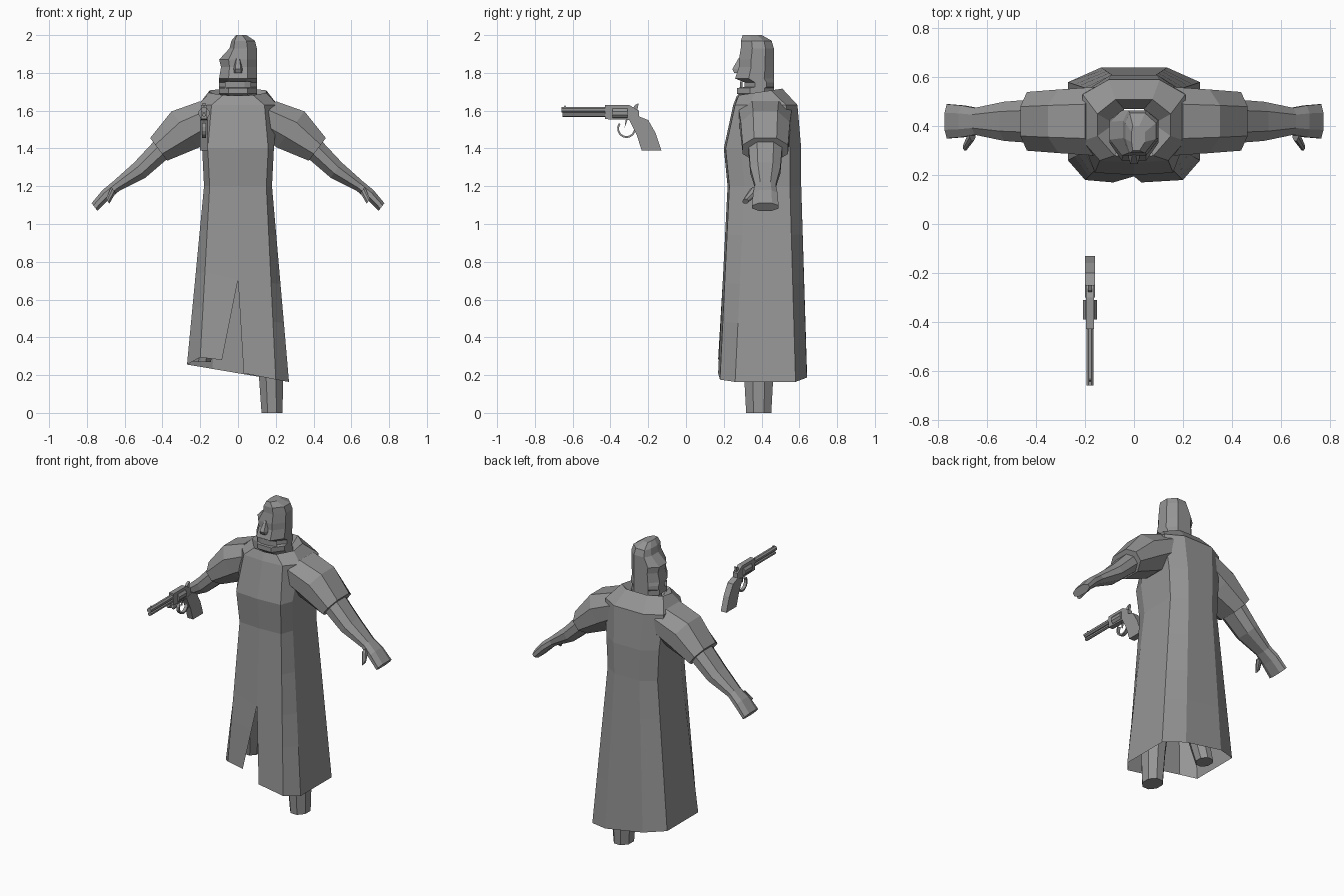
import bpy, bmesh
from math import sin, cos, pi
from mathutils import Vector

if "Cube" in bpy.data.objects:
    bpy.data.objects.remove(bpy.data.objects["Cube"])

plain_grey = bpy.data.materials.new("plain grey")
plain_grey.use_nodes = True
colour = (0.3, 0.3, 0.3, 1)
plain_grey.diffuse_color = colour
plain_grey.node_tree.nodes["Principled BSDF"].inputs["Base Color"].default_value = colour


def loft(name, rings, closed=True, location=(0, 0, 0)):
    """Skin a row of matching rings; closed lofts get end caps."""
    bm = bmesh.new()
    rows = [[bm.verts.new(point) for point in ring] for ring in rings]
    count = len(rows[0])
    for lower, upper in zip(rows, rows[1:]):
        for i in range(count if closed else count - 1):
            j = (i + 1) % count
            bm.faces.new((lower[i], lower[j], upper[j], upper[i]))
    if closed:
        bm.faces.new(rows[0])
        bm.faces.new(rows[-1])
    bmesh.ops.remove_doubles(bm, verts=bm.verts, dist=0.0005)
    bmesh.ops.recalc_face_normals(bm, faces=bm.faces)
    mesh = bpy.data.meshes.new(name)
    bm.to_mesh(mesh)
    bm.free()
    mesh.materials.append(plain_grey)
    obj = bpy.data.objects.new(name, mesh)
    obj.location = location
    bpy.context.collection.objects.link(obj)


# Long coat: an open strip running from the front opening round the back
def coat_ring(z, front, side, near, far, tilt=0):
    right = [(0, near), (front, near + 0.01), (side, near + 0.09),
             (side, far - 0.06), (side / 2, far)]
    left = [(-x, y) for x, y in reversed(right)]
    return [Vector((x, y, z + tilt * (y - 0.4))) for x, y in right + left]


collar_inside = coat_ring(1.63, 0.05, 0.08, 0.32, 0.47)
collar_rim = coat_ring(1.7, 0.08, 0.15, 0.27, 0.51, tilt=0.15)
shoulders = coat_ring(1.63, 0.14, 0.21, 0.25, 0.59)
chest = coat_ring(1.4, 0.16, 0.19, 0.2, 0.61)
waist = coat_ring(1.2, 0.15, 0.18, 0.22, 0.61)
hem = coat_ring(0.21, 0.2, 0.27, 0.17, 0.64)
for point in hem:
    point.z -= 0.17 * point.x
    if point.x < 0 and point.y < 0.2:
        point.z += 0.05

coat = [collar_inside, collar_rim, shoulders, chest, waist]
for step in (0.25, 0.5, 0.7, 1):
    ring = [a.lerp(b, step) for a, b in zip(waist, hem)]
    slit = max(0, step - 0.5)
    ring[0].x = 0.06 * slit
    ring[-1].x = -0.17 * slit
    ring[-1].z += 0.14 * slit
    coat.append(ring)
loft("long_coat", coat, closed=False)


# Arms: flattened octagons across a sloping limb
def arm_ring(side, x, z, height, depth, y=0.42):
    across = Vector((side * 0.6, 0, 0.8)) * height
    middle = Vector((side * x, y, z))
    ring = []
    for along, out in ((1, 0.5), (0.4, 1), (-0.4, 1), (-1, 0.5)):
        ring.append(middle + across * along + Vector((0, depth * out, 0)))
    return ring + [Vector((p.x, 2 * y - p.y, p.z)) for p in reversed(ring)]


wrist = (0.645, 1.2, 0.03, 0.055)
arm_parts = {
    "sleeve": [(0.14, 1.57, 0.1, 0.14), (0.28, 1.5, 0.12, 0.13), (0.42, 1.395, 0.075, 0.12)],
    "forearm": [(0.39, 1.41, 0.06, 0.09), (0.52, 1.285, 0.05, 0.08), wrist],
    "hand": [wrist, (0.7, 1.155, 0.03, 0.065), (0.76, 1.09, 0.025, 0.07)],
    "thumb": [(0.66, 1.18, 0.02, 0.03, 0.37), (0.69, 1.12, 0.015, 0.015, 0.315)],
}
for side_name, side in (("left", 1), ("right", -1)):
    for part, sections in arm_parts.items():
        loft(f"{side_name}_{part}", [arm_ring(side, *section) for section in sections])


# Head: the upper right part of the face is cut away, the crown narrows
def head_ring(z, left, front):
    right = min(0.1, 1.5 * (2.03 - z))
    back = 0.35 + 1.15 * right
    cheek = front + (back - front) * 0.35
    nape = front + (back - front) * 0.75
    return [(-left / 2, front, z), (right / 2, front, z), (right, cheek, z), (right, nape, z),
            (right / 2, back, z), (-left / 2, back, z), (-left, nape, z), (-left, cheek, z)]


face = [(1.66, 0.06, 0.31), (1.69, 0.1, 0.27), (1.72, 0.1, 0.27), (1.725, 0.1, 0.31),
        (1.75, 0.1, 0.31), (1.77, 0.1, 0.26), (1.83, 0.09, 0.28), (1.87, 0.1, 0.28),
        (1.93, 0.045, 0.29), (1.97, 0.035, 0.29), (2, 0.01, 0.3)]
loft("head", [head_ring(*level) for level in face])
loft("neck", [head_ring(z, 0.08, 0.31) for z in (1.58, 1.68)])


def nose_ring(z, tip, width):
    return [(-width / 2, tip, z), (width / 2, tip, z), (width, 0.3, z), (-width, 0.3, z)]


loft("nose", [nose_ring(1.88, 0.28, 0.015), nose_ring(1.82, 0.245, 0.03),
              nose_ring(1.8, 0.255, 0.03)])
loft("teeth", [nose_ring(z, 0.285, 0.07) for z in (1.72, 1.755)])


# Legs: the left one stands, the right one is lifted under the coat
def leg_ring(x, y, z, width):
    turns = [pi * (i + 0.5) / 4 for i in range(8)]
    return [(x + width * cos(a), y + 1.2 * width * sin(a), z) for a in turns]


hip = Vector((0.1, 0.4, 0.9))
loft("left_leg", [leg_ring(*hip, 0.08), leg_ring(0.175, 0.385, 0.2, 0.07),
                  leg_ring(0.18, 0.385, 0, 0.06)])
loft("right_leg", [leg_ring(-hip.x, hip.y, hip.z, 0.08), leg_ring(-0.14, 0.37, 0.6, 0.07),
                   leg_ring(-0.19, 0.42, 0.27, 0.05)])

# Revolver floating in front of the right side, built about its frame
gun_place = Vector((-0.18, -0.4, 1.6))


def gun_tube(name, start, end, z, radius, sides):
    turns = [2 * pi * (i + 0.5) / sides for i in range(sides)]
    loft(name, [[(radius * cos(a), y, z + radius * sin(a)) for a in turns]
                for y in (start, end)], location=gun_place)


def gun_plate(name, half, outline):
    loft(name, [[(x, y, z) for y, z in outline] for x in (-half, half)], location=gun_place)


gun_tube("gun_barrel", start=-0.26, end=0, z=0.005, radius=0.016, sides=8)
gun_tube("ejector_rod", start=-0.255, end=0, z=-0.022, radius=0.011, sides=6)
gun_tube("gun_cylinder", start=0.01, end=0.09, z=-0.013, radius=0.03, sides=10)
gun_plate("front_sight", 0.004, [(-0.25, 0.01), (-0.24, 0.03), (-0.23, 0.01)])
gun_plate("gun_frame", 0.016, [(-0.03, -0.045), (-0.03, 0.03), (0.1, 0.03), (0.15, 0),
                               (0.15, -0.05)])
gun_plate("gun_grip", 0.02, [(0.1, -0.05), (0.15, -0.03), (0.2, -0.05), (0.24, -0.12),
                             (0.27, -0.21), (0.165, -0.21), (0.14, -0.13)])
gun_plate("gun_hammer", 0.008, [(0.11, 0), (0.13, 0.03), (0.15, 0.04), (0.14, -0.01)])
gun_plate("gun_trigger", 0.005, [(0.08, -0.05), (0.09, -0.05), (0.075, -0.09)])

# Trigger guard: a flat band swept round an arc
guard = []
for step in range(11):
    angle = pi * (0.8 + 0.14 * step)
    guard.append([(x, 0.085 + radius * cos(angle), -0.095 + radius * sin(angle))
                  for x, radius in ((-0.01, 0.05), (0.01, 0.05), (0.01, 0.04), (-0.01, 0.04))])
loft("trigger_guard", guard, location=gun_place)
